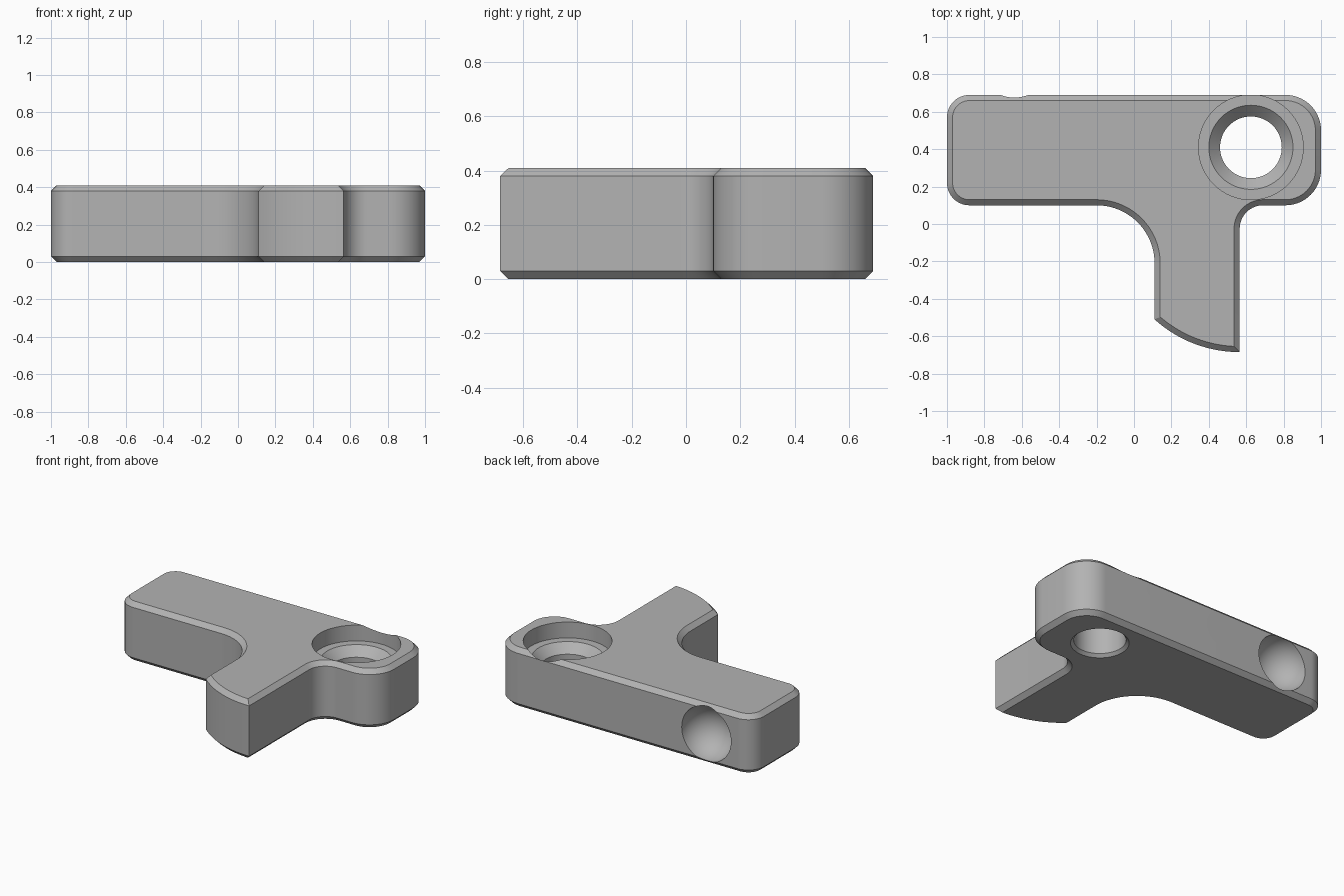
import bpy, bmesh
from math import sin, cos, pi, radians
from mathutils import Matrix

cube = bpy.data.objects.get("Cube")
if cube:
    bpy.data.objects.remove(cube, do_unlink=True)

HEIGHT, CHAMFER = 0.41, 0.03

grey = bpy.data.materials.new("plain_grey")
grey.use_nodes = True
colour = (0.45, 0.45, 0.45, 1)
grey.diffuse_color = colour
grey.node_tree.nodes["Principled BSDF"].inputs["Base Color"].default_value = colour


def arc(cx, cy, r, start, end, steps=14):
    angles = [radians(start + (end - start) * i / steps) for i in range(steps + 1)]
    return [(cx + r * cos(a), cy + r * sin(a)) for a in angles]


def finish(name, bm):
    bmesh.ops.recalc_face_normals(bm, faces=bm.faces)
    mesh = bpy.data.meshes.new(name)
    bm.to_mesh(mesh)
    bm.free()
    mesh.materials.append(grey)
    obj = bpy.data.objects.new(name, mesh)
    bpy.context.collection.objects.link(obj)
    return obj


def lathe(name, profile, matrix, steps=64):
    """Spin a radius/height profile into a closed solid."""
    bm = bmesh.new()
    verts = [bm.verts.new((r, 0, z)) for r, z in profile]
    edges = [bm.edges.new(pair) for pair in zip(verts, verts[1:])]
    bmesh.ops.spin(bm, geom=verts + edges, axis=(0, 0, 1), cent=(0, 0, 0),
                   angle=2 * pi, steps=steps)
    bmesh.ops.remove_doubles(bm, verts=bm.verts, dist=0.0005)
    bm.transform(matrix)
    return finish(name, bm)


# T-shaped outline, anticlockwise from the lower left corner
outline = (
    arc(-0.88, 0.22, 0.12, 180, 270)
    + arc(-0.20, -0.21, 0.31, 90, 0, 20)
    + arc(0.565, -0.005, 0.68, 228, 270)
    + arc(0.69, -0.025, 0.125, 180, 90)
    + arc(0.81, 0.29, 0.19, 270, 360)
    + arc(0.81, 0.50, 0.19, 0, 90)
    + arc(-0.88, 0.57, 0.12, 90, 180)
)

# Body with chamfered top and bottom rims
bm = bmesh.new()
base = bm.faces.new([bm.verts.new((x, y, 0)) for x, y in outline])
top = bmesh.ops.extrude_face_region(bm, geom=[base], use_keep_orig=True)["geom"]
bmesh.ops.translate(bm, vec=(0, 0, HEIGHT),
                    verts=[v for v in top if isinstance(v, bmesh.types.BMVert)])
bmesh.ops.recalc_face_normals(bm, faces=bm.faces)
rims = [e for e in bm.edges if abs(e.verts[0].co.z - e.verts[1].co.z) < 0.01]
bmesh.ops.bevel(bm, geom=rims, offset=CHAMFER, segments=1, affect='EDGES')
body = finish("t_bracket_body", bm)

# Stepped bolt hole: counterbore, ledge, countersink, shaft, bottom flare
bolt_cutter = lathe("bolt_hole_cutter", [
    (0, 0.5), (0.28, 0.5), (0.28, 0.30), (0.225, 0.30), (0.165, 0.24),
    (0.165, 0.02), (0.205, -0.02), (0, -0.02)], Matrix.Translation((0.625, 0.41, 0)))

# Blind round socket in the back face
socket_cutter = lathe("back_socket_cutter", [
    (0.19 * cos(a * pi / 24), -0.19 * sin(a * pi / 24)) for a in range(13)][::-1]
    + [(0.19, 0.1), (0, 0.1)],
    Matrix.Translation((-0.64, 0.69, 0.205)) @ Matrix.Rotation(-pi / 2, 4, 'X'))

for cutter in (bolt_cutter, socket_cutter):
    cut = body.modifiers.new(cutter.name, 'BOOLEAN')
    cut.operation = 'DIFFERENCE'
    cut.solver = 'EXACT'
    cut.object = cutter
    bpy.context.view_layer.objects.active = body
    body.select_set(True)
    bpy.ops.object.modifier_apply(modifier=cut.name)
    bpy.data.objects.remove(cutter, do_unlink=True)

bpy.ops.object.select_all(action='DESELECT')
body.select_set(True)
bpy.context.view_layer.objects.active = body
bpy.ops.object.shade_smooth_by_angle(angle=radians(30))
